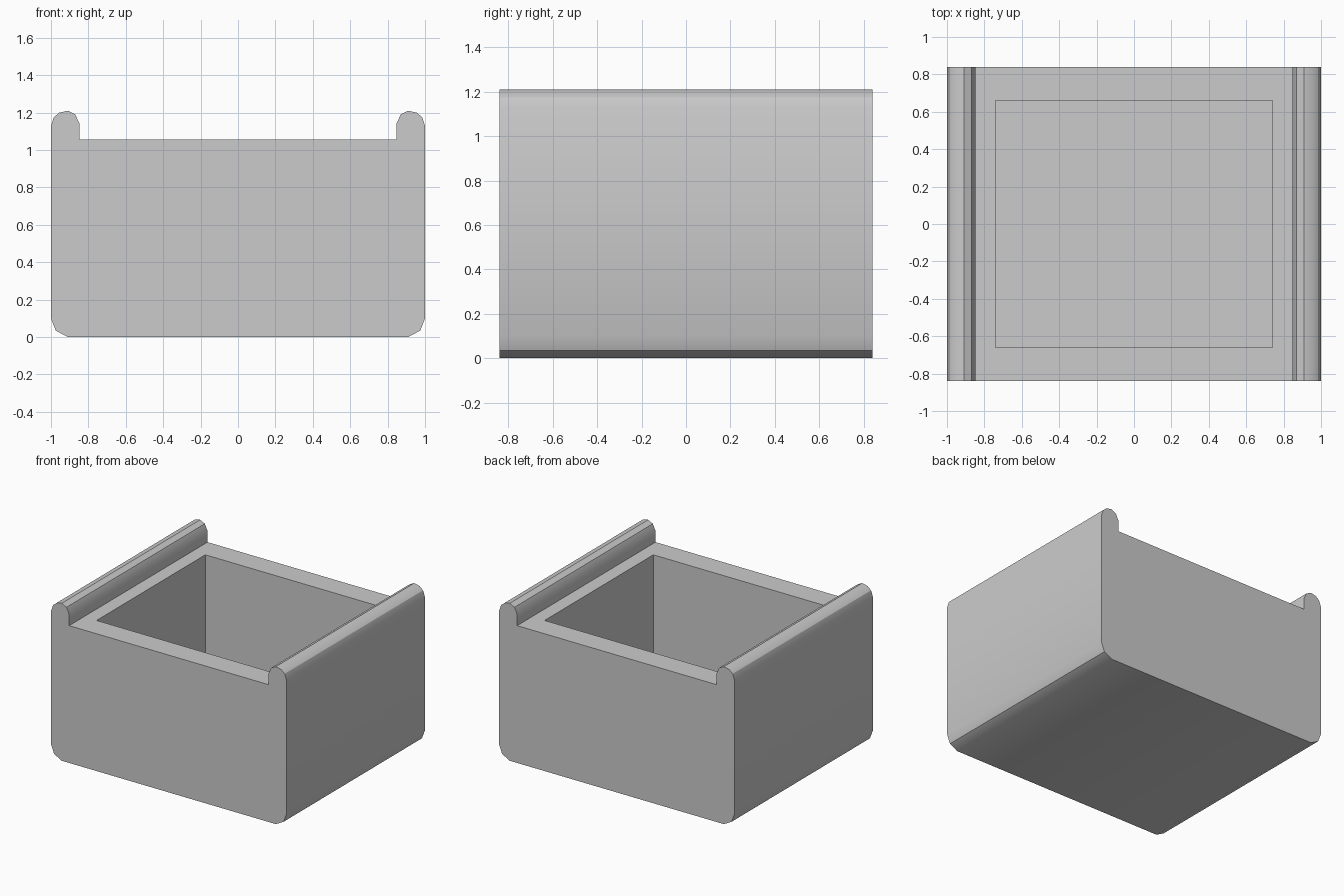
import bpy
import bmesh
import math

cube = bpy.data.objects.get("Cube")
if cube:
    bpy.data.objects.remove(cube, do_unlink=True)

HALF_DEPTH = 0.84
RIM = 1.055
CAVITY_X, CAVITY_Y, FLOOR = 0.74, 0.66, 0.15

grey = bpy.data.materials.new("plain grey")
grey.use_nodes = True
colour = (0.6, 0.6, 0.6, 1)
grey.diffuse_color = colour
grey.node_tree.nodes["Principled BSDF"].inputs["Base Color"].default_value = colour

# Half of the outline: chamfered foot, side, rounded rail, rim
half = [(0.91, 0), (0.975, 0.035), (1, 0.1), (1, 1.13), (0.985, 1.175),
        (0.955, 1.2), (0.91, 1.21), (0.87, 1.19), (0.847, 1.14), (0.847, RIM)]
outline = half + [(-x, z) for x, z in reversed(half)]

# Solid body, extruded from front to back
bm = bmesh.new()
front = bm.faces.new([bm.verts.new((x, -HALF_DEPTH, z)) for x, z in outline])
swept = bmesh.ops.extrude_face_region(bm, geom=[front], use_keep_orig=True)
moved = [v for v in swept["geom"] if isinstance(v, bmesh.types.BMVert)]
bmesh.ops.translate(bm, verts=moved, vec=(0, 2 * HALF_DEPTH, 0))
bmesh.ops.recalc_face_normals(bm, faces=bm.faces)

# Open cavity: inset the rim face, then push it down to the floor
bm.faces.ensure_lookup_table()
rim = next(f for f in bm.faces
           if f.normal.z > 0.9 and all(abs(v.co.z - RIM) < 1e-4 for v in f.verts))
bmesh.ops.inset_individual(bm, faces=[rim], thickness=0.05)
for v in rim.verts:
    v.co.x = math.copysign(CAVITY_X, v.co.x)
    v.co.y = math.copysign(CAVITY_Y, v.co.y)
hole = bmesh.ops.extrude_discrete_faces(bm, faces=[rim])["faces"][0]
lower = list(hole.verts)
for v in lower:
    v.co.z = FLOOR
bmesh.ops.remove_doubles(bm, verts=bm.verts, dist=0.0005)
bmesh.ops.recalc_face_normals(bm, faces=bm.faces)

mesh = bpy.data.meshes.new("box_body")
bm.to_mesh(mesh)
bm.free()
mesh.materials.append(grey)
body = bpy.data.objects.new("box_body", mesh)
bpy.context.collection.objects.link(body)

# Soft shading over the rails, crisp edges elsewhere
bpy.context.view_layer.objects.active = body
body.select_set(True)
bpy.ops.object.shade_smooth_by_angle(angle=math.radians(30))
